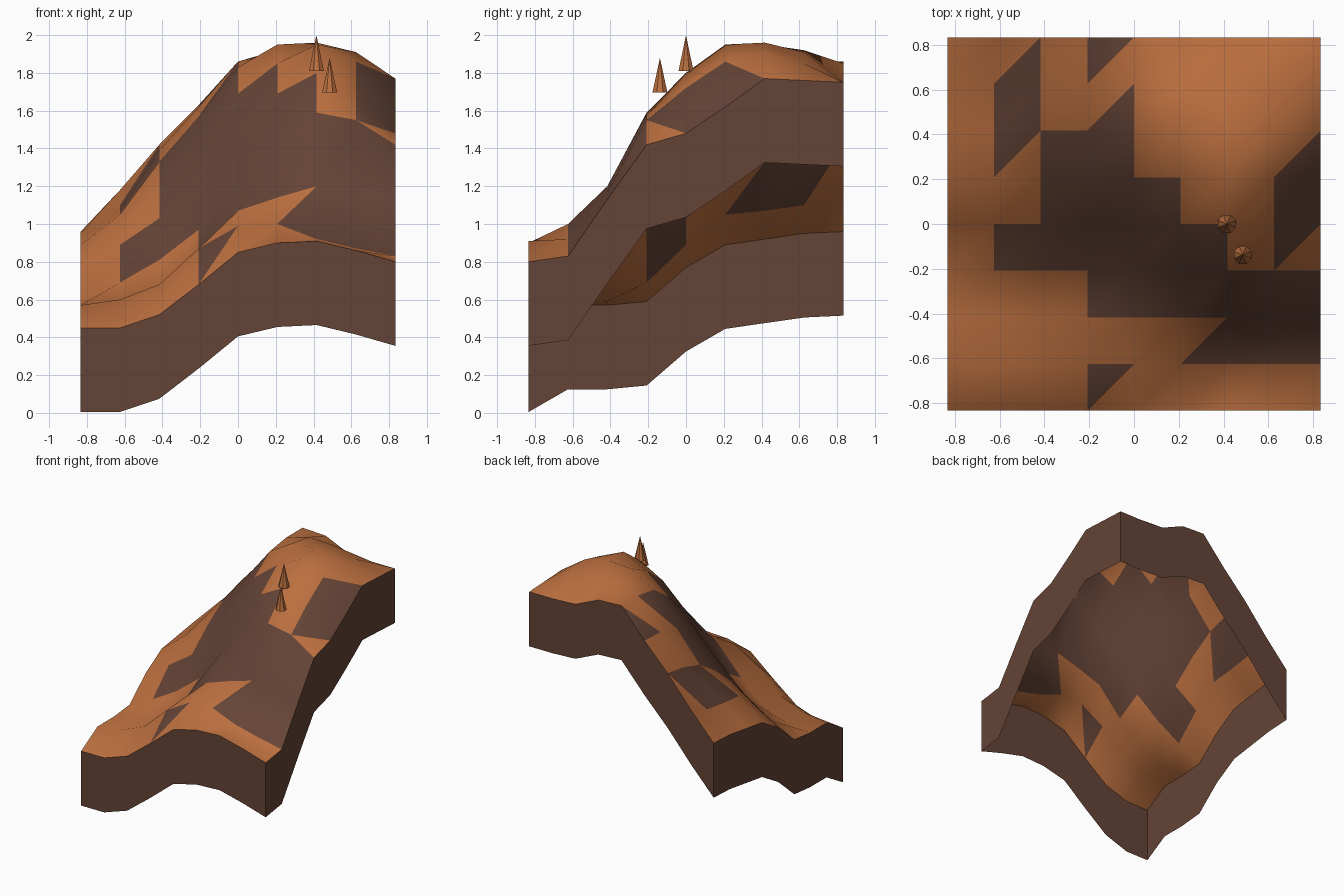
import bpy
import bmesh
import math

default_cube = bpy.data.objects.get("Cube")
if default_cube:
    bpy.data.objects.remove(default_cube, do_unlink=True)

CELLS = 8
HALF = 0.833
STEP = 2 * HALF / CELLS
SKIRT_DEPTH = 0.445

# Ground heights in hundredths, one row per y from front to back
HEIGHTS = [
    [45, 45, 52, 68, 85, 90, 91, 86, 80],
    [57, 60, 68, 87, 99, 100, 92, 87, 83],
    [57, 59, 67, 85, 107, 114, 120, 117, 113],
    [59, 69, 81, 97, 125, 143, 159, 155, 142],
    [77, 89, 103, 125, 147, 169, 180, 172, 148],
    [89, 105, 120, 143, 169, 185, 195, 186, 162],
    [92, 107, 133, 157, 183, 195, 196, 191, 177],
    [95, 110, 139, 162, 186, 192, 191, 185, 176],
    [96, 118, 142, 163, 186, 185, 176, 175, 175],
]

# Bare rock per cell, front to back: # whole cell, u upper-left half, l lower-right half
ROCK = [
    "...u....",
    ".....l##",
    "...#####",
    ".#####.u",
    "..###..#",
    ".u##...l",
    ".#.l....",
    ".l.u....",
]


def make_material(name, colour):
    mat = bpy.data.materials.new(name)
    mat.use_nodes = True
    rgba = (*colour, 1)
    mat.diffuse_color = rgba
    shader = next(n for n in mat.node_tree.nodes if n.type == "BSDF_PRINCIPLED")
    shader.inputs["Base Color"].default_value = rgba
    shader.inputs["Roughness"].default_value = 0.9
    return mat


def finish(bm, name, materials):
    mesh = bpy.data.meshes.new(name)
    bm.to_mesh(mesh)
    bm.free()
    for mat in materials:
        mesh.materials.append(mat)
    obj = bpy.data.objects.new(name, mesh)
    bpy.context.collection.objects.link(obj)
    return obj


def ground_point(col, row):
    return (-HALF + col * STEP, -HALF + row * STEP, HEIGHTS[row][col] / 100)


grass = make_material("autumn_grass", (0.50, 0.16, 0.05))
rock = make_material("brown_rock", (0.13, 0.057, 0.037))

# Hillside surface, each cell split along the same diagonal
bm = bmesh.new()
grid = [[bm.verts.new(ground_point(c, r)) for c in range(CELLS + 1)]
        for r in range(CELLS + 1)]
for r in range(CELLS):
    for c in range(CELLS):
        a, b = grid[r][c], grid[r][c + 1]
        d, e = grid[r + 1][c], grid[r + 1][c + 1]
        for corners, half in (((a, b, e), "l"), ((a, e, d), "u")):
            face = bm.faces.new(corners)
            face.smooth = True
            face.material_index = int(ROCK[r][c] in ("#", half))
finish(bm, "hillside_surface", [grass, rock])

# Rock walls hanging from the four borders, open underneath
border = [(i, 0) for i in range(CELLS)]
border += [(CELLS, i) for i in range(CELLS)]
border += [(CELLS - i, CELLS) for i in range(CELLS)]
border += [(0, CELLS - i) for i in range(CELLS)]
bm = bmesh.new()
top = [bm.verts.new(ground_point(*p)) for p in border]
bottom = [bm.verts.new((v.co.x, v.co.y, max(0, v.co.z - SKIRT_DEPTH))) for v in top]
for i in range(len(top)):
    j = (i + 1) % len(top)
    bm.faces.new((bottom[i], bottom[j], top[j], top[i]))
finish(bm, "cliff_walls", [rock])


# Small pointed trees near the summit
def make_tree(name, x, y, base, height):
    bm = bmesh.new()
    bmesh.ops.create_cone(bm, cap_ends=True, segments=8, radius1=0.043,
                          radius2=0, depth=height)
    obj = finish(bm, name, [grass])
    obj.location = (x, y, base + height / 2)
    obj.rotation_euler.z = math.pi / 8


make_tree("upper_tree", 0.415, 0.0, 1.81, 0.19)
make_tree("lower_tree", 0.485, -0.138, 1.695, 0.185)
